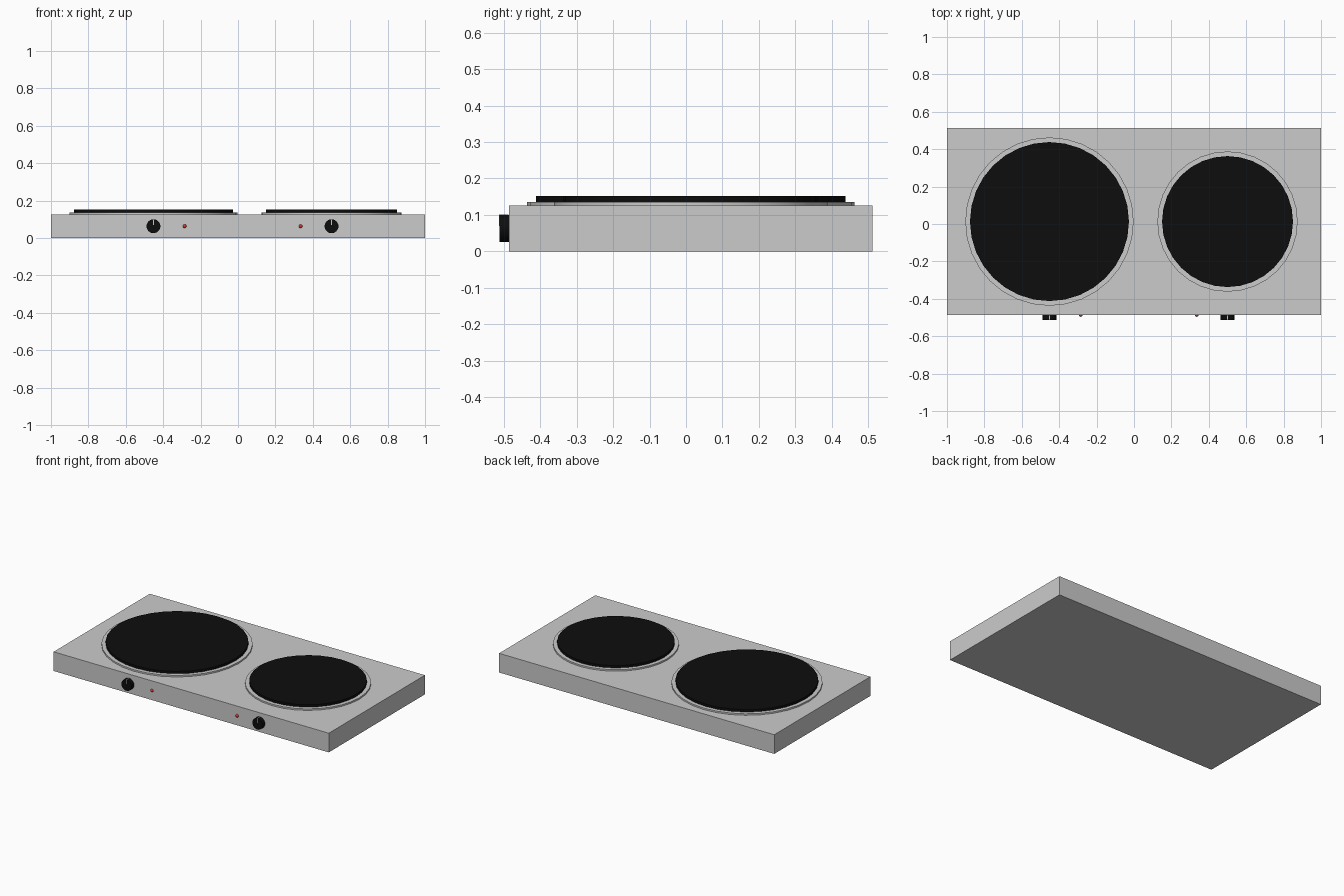
import bpy
from math import pi

if "Cube" in bpy.data.objects:
    bpy.data.objects.remove(bpy.data.objects["Cube"])


def material(name, rgb):
    m = bpy.data.materials.new(name)
    m.diffuse_color = (*rgb, 1)
    m.use_nodes = True
    m.node_tree.nodes["Principled BSDF"].inputs["Base Color"].default_value = m.diffuse_color
    return m


black = material("black_enamel", (0.004, 0.004, 0.004))
red = material("red_lamp", (0.8, 0.03, 0.02))


def finish(name, mat=None, smooth=False):
    ob = bpy.context.object
    ob.name = name
    if mat:
        ob.data.materials.append(mat)
    if smooth:
        bpy.ops.object.shade_smooth_by_angle()
    return ob


def box(name, lo, hi, mat=None):
    bpy.ops.mesh.primitive_cube_add(size=1, location=[(a + b) / 2 for a, b in zip(lo, hi)])
    ob = finish(name, mat)
    ob.scale = [b - a for a, b in zip(lo, hi)]
    return ob


def disc(name, centre, radius, depth, mat=None, rot=(0, 0, 0), sides=32):
    bpy.ops.mesh.primitive_cylinder_add(vertices=sides, radius=radius, depth=depth,
                                        location=centre, rotation=rot)
    return finish(name, mat, True)


FRONT, BACK, TOP = -0.486, 0.512, 0.126
MID = (FRONT + BACK) / 2

# Flat casing
box("casing", (-1, FRONT, 0), (1, BACK, TOP))

# Each side: hotplate, rim, control knob with pointer, and lamp
for side, x, radius, lamp_x in (("left", -0.452, 0.425, -0.285),
                                ("right", 0.5, 0.35, 0.335)):
    disc(side + "_rim", (x, MID, TOP + 0.0045), radius + 0.025, 0.011)
    disc(side + "_hotplate", (x, MID, 0.143), radius, 0.017, black)
    disc(side + "_knob", (x, FRONT - 0.012, 0.063), 0.037, 0.028, black, (pi / 2, 0, 0))
    box(side + "_pointer", (x - 0.002, -0.513, 0.07), (x + 0.002, -0.488, 0.1005))
    bpy.ops.mesh.primitive_uv_sphere_add(segments=16, ring_count=8, radius=0.01,
                                         location=(lamp_x, FRONT, 0.063))
    finish(side + "_lamp", red, True)
